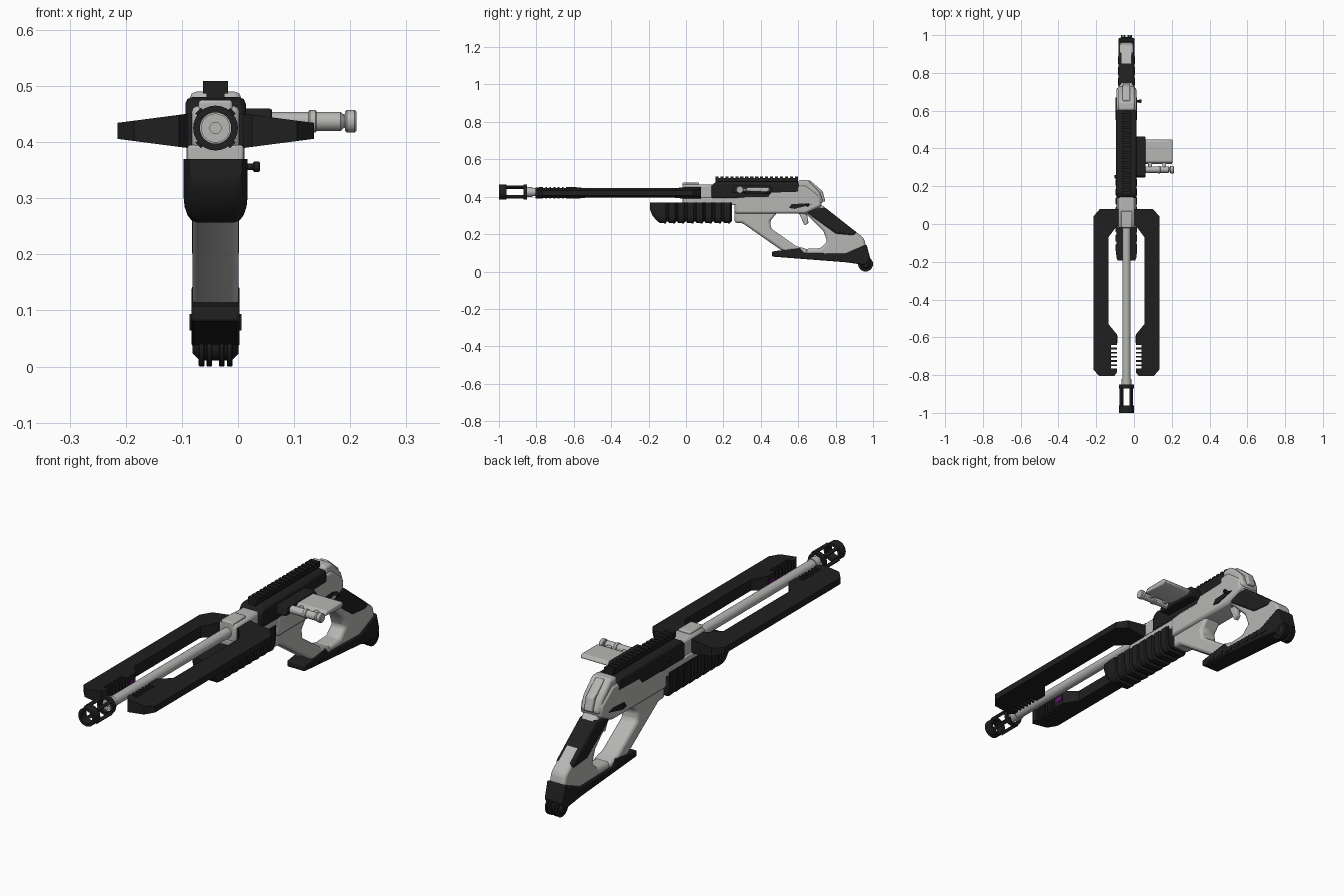
import bpy, bmesh, math
from mathutils import Matrix, Vector

if "Cube" in bpy.data.objects:
    bpy.data.objects.remove(bpy.data.objects["Cube"])

CENTRE, BORE = -.04, .425  # x of the centre plane, height of the bore
SOFT, CRISP = .012, .005  # bevel widths


def material(name, red, green, blue):
    mat = bpy.data.materials.new(name)
    mat.use_nodes = True
    colour = (red, green, blue, 1)
    mat.diffuse_color = colour
    mat.node_tree.nodes["Principled BSDF"].inputs["Base Color"].default_value = colour
    return mat


LIGHT = material("light grey", .47, .47, .46)
DARK = material("near black", .014, .014, .014)
PURPLE = material("purple glow", .13, .005, .16)


def finish(name, bm, mat, bevel=0, smooth=True):
    bmesh.ops.recalc_face_normals(bm, faces=bm.faces)
    mesh = bpy.data.meshes.new(name)
    bm.to_mesh(mesh)
    bm.free()
    mesh.materials.append(mat)
    part = bpy.data.objects.new(name, mesh)
    bpy.context.collection.objects.link(part)
    if bevel:
        mod = part.modifiers.new("bevel", 'BEVEL')
        mod.width, mod.segments, mod.limit_method = bevel, 2, 'ANGLE'
    if smooth:
        bpy.ops.object.select_all(action='DESELECT')
        part.select_set(True)
        bpy.context.view_layer.objects.active = part
        bpy.ops.object.shade_smooth_by_angle(angle=math.radians(35))


def loft(bm, rings, closed=False):
    """Skin equal point rings; cap the ends, or join them when closed."""
    loops = [[bm.verts.new(point) for point in ring] for ring in rings]
    pairs = list(zip(loops, loops[1:]))
    if closed:
        pairs.append((loops[-1], loops[0]))
    else:
        bm.faces.new(loops[0])
        bm.faces.new(loops[-1])
    for near, far in pairs:
        for i in range(len(near)):
            bm.faces.new((near[i - 1], near[i], far[i], far[i - 1]))


def side_prism(name, mat, half, bevel, profile, x=CENTRE):
    """Extrude a (y, z) profile across the width."""
    bm = bmesh.new()
    loft(bm, [[(x + w, y, z) for y, z in profile] for w in (-half, half)])
    finish(name, bm, mat, bevel)


def add_box(bm, size, place, turn=0):
    matrix = (Matrix.Translation(place) @ Matrix.Rotation(turn, 4, 'Y')
              @ Matrix.Diagonal((*size, 1)))
    bmesh.ops.create_cube(bm, size=1, matrix=matrix)


def box(name, mat, size, place, bevel=0):
    bm = bmesh.new()
    add_box(bm, size, place)
    finish(name, bm, mat, bevel)


def lathe(name, mat, profile, axis='Y', origin=(CENTRE, 0, BORE), closed=False):
    """Turn (distance, radius) points about an axis through the origin point."""
    bm = bmesh.new()
    rings = []
    for along, radius in profile:
        ring = []
        for i in range(24):
            angle = math.tau * i / 24
            across, up = radius * math.cos(angle), radius * math.sin(angle)
            offset = (across, along, up) if axis == 'Y' else (along, across, up)
            ring.append(Vector(origin) + Vector(offset))
        rings.append(ring)
    loft(bm, rings, closed)
    finish(name, bm, mat)


def disc(name, mat, origin, half, radius):
    """A cylinder across the model with softened rims."""
    rim = half * .3
    lathe(name, mat, [(-half, radius - rim), (rim - half, radius),
                      (half - rim, radius), (half, radius - rim)], 'X', origin)


# Barrel with a collar and a recessed face
lathe("barrel", LIGHT, [(-.84, .01), (-.85, .01), (-.85, .026), (-.82, .026),
                        (-.82, .022), (.16, .022)])

# Muzzle cage: two hollow rings joined by four diagonal bars
for name, start, end in (("front", -1, -.96), ("rear", -.87, -.85)):
    lathe(name + "_muzzle_ring", DARK, [(start, .028), (start, .04), (end, .04), (end, .028)],
          closed=True)
bm = bmesh.new()
for sx in (-1, 1):
    for sz in (-1, 1):
        add_box(bm, (.014, .1, .014), (CENTRE + sx * .026, -.915, BORE + sz * .026), math.pi / 4)
finish("muzzle_bars", bm, DARK)

# Fork prongs: plates that thin outward, with a comb cut in the inner edge
OUTER, INNER, LIP, NOTCH, PITCH = .175, .095, .05, .083, .022
slots = [-.765 + PITCH * i for i in range(6)]
comb = []
for y in slots:
    comb += [(LIP, y), (NOTCH, y), (NOTCH, y + PITCH * .6), (LIP, y + PITCH * .6)]
outline = [(0, .08), (.14, .08), (OUTER, .04), (OUTER, -.77), (.145, -.805), (.065, -.805),
           (LIP, -.785)] + comb + [(LIP, -.585), (INNER, -.53), (INNER, -.07), (LIP, -.01), (0, -.01)]
for side, sign in (("left", 1), ("right", -1)):
    bm = bmesh.new()
    loft(bm, [[(CENTRE + sign * u, y, .42 + face * (.037 - .13 * u)) for u, y in outline]
              for face in (-1, 1)])
    finish(side + "_prong", bm, DARK, smooth=False)
    bm = bmesh.new()
    for y in slots:
        add_box(bm, (.004, PITCH * .6, .045), (CENTRE + sign * NOTCH, y + PITCH * .3, .42))
    add_box(bm, (.004, .04, .02), (CENTRE + sign * LIP, -.61, .42))
    finish(side + "_prong_glow", bm, PURPLE, smooth=False)

# Barrel sleeve, its top block and the bridge below
box("barrel_sleeve", LIGHT, (.086, .18, .08), (CENTRE, .07, BORE), SOFT)
box("sleeve_top", LIGHT, (.06, .09, .03), (CENTRE, .025, .46), CRISP)
box("lower_bridge", LIGHT, (.1, .32, .04), (CENTRE, .14, .375), CRISP)

# Hand guard: a rounded trough with swelling ribs and a blunt nose
TOP, RIBS, RIB_PITCH = .37, 8, .049
corner = [(1 - .4 * (1 - math.cos(a)), .4 * (1 - math.sin(a)))
          for a in (math.pi / 8 * i for i in range(5))]
section = [(1, 1)] + corner
section += [(-u, v) for u, v in reversed(section)]
stations = [(-.192, .047, .33), (-.18, .052, .3), (-.155, .055, .27)]
for i in range(RIBS):
    start = -.14 + i * RIB_PITCH
    stations += [(start, .057, .26), (start + RIB_PITCH * .65, .057, .257),
                 (start + RIB_PITCH * .75, .052, .267), (start + RIB_PITCH * .9, .052, .267)]
bm = bmesh.new()
loft(bm, [[(CENTRE + u * half, y, low + v * (TOP - low)) for u, v in section]
          for y, half, low in stations])
finish("hand_guard", bm, DARK)

# Upper receiver and its toothed rail
side_prism("upper_receiver", DARK, .054, SOFT, [
    (.135, .39), (.135, .46), (.16, .48), (.6, .48), (.61, .42), (.46, .415), (.44, .39)])
box("rail_neck", DARK, (.032, .44, .03), (CENTRE, .378, .48))
bm = bmesh.new()
add_box(bm, (.044, .44, .012), (CENTRE, .378, .493))
for i in range(17):
    add_box(bm, (.044, .017, .02), (CENTRE, .166 + i * .0265, .499))
finish("rail_teeth", bm, DARK, smooth=False)

# Main body and rounded rear cap
side_prism("main_body", LIGHT, .052, SOFT, [
    (.26, .31), (.26, .4), (.61, .46), (.64, .46), (.72, .4), (.725, .35), (.64, .31)])
side_prism("rear_cap", LIGHT, .046, SOFT, [
    (.6, .4), (.6, .49), (.65, .49), (.715, .425), (.735, .37), (.7, .35)])
side_prism("rear_cap_rib", LIGHT, .02, CRISP, [
    (.64, .48), (.66, .49), (.73, .43), (.745, .375), (.71, .37)])

# Open stock: front strut, rear arm, trigger and grip pad
side_prism("front_strut", LIGHT, .041, SOFT, [
    (.26, .26), (.26, .33), (.5, .33), (.45, .27), (.455, .23),
    (.59, .135), (.65, .12), (.65, .09), (.53, .1), (.3, .26)])
side_prism("rear_arm", LIGHT, .037, SOFT, [
    (.6, .33), (.72, .36), (.95, .18), (.967, .12), (.96, .07), (.6, .08), (.62, .12),
    (.72, .125), (.755, .16), (.735, .215), (.65, .3)])
side_prism("trigger", LIGHT, .012, CRISP, [
    (.6, .32), (.645, .32), (.655, .26), (.635, .245)])
side_prism("grip_pad", DARK, .042, SOFT, [
    (.64, .315), (.66, .335), (.74, .345), (.915, .207), (.895, .19), (.8, .2)])

# Sole plate with toe lip, side ribs and finned heel
side_prism("sole_plate", DARK, .043, CRISP, [
    (.46, .08), (.46, .107), (.61, .127), (.63, .1), (.85, .095), (.965, .145),
    (.985, .07), (.96, .035), (.85, .05)])
bm = bmesh.new()
for i in range(7):
    add_box(bm, (.092, .04, .012), (CENTRE, .52 + i * .058, .088 - i * .003))
finish("sole_ribs", bm, DARK, smooth=False)
disc("heel_core", DARK, (CENTRE, .96, .04), .041, .029)
for name, offset in (("inner", .011), ("outer", .025)):
    for side, sign in (("left", 1), ("right", -1)):
        disc(f"{side}_{name}_heel_fin", DARK, (CENTRE + sign * offset, .96, .04), .005, .04)

# Side levers, knob and pin
for side, sign in (("left", 1), ("right", -1)):
    side_prism(side + "_lever", DARK, .004, 0, [
        (.55, .34), (.565, .36), (.64, .365), (.67, .357), (.58, .335)], CENTRE + sign * .053)
disc("lever_stem", DARK, (.02, .65, .356), .01, .006)
disc("lever_knob", DARK, (.033, .65, .356), .006, .009)
disc("right_pin", DARK, (-.096, .25, .43), .006, .01)

# Side unit: bracket, thin plate and cross tube with rings
side_prism("side_bracket", DARK, .026, CRISP, [
    (.245, .42), (.255, .46), (.45, .46), (.465, .44), (.45, .415)], .035)
side_prism("side_plate", LIGHT, .075, CRISP, [
    (.315, .43), (.33, .45), (.44, .45), (.45, .435), (.43, .425)], .128)
TUBE_Y, TUBE_Z = .288, .437
disc("side_tube", LIGHT, (.12, TUBE_Y, TUBE_Z), .09, .017)
disc("tube_end_ring", LIGHT, (.201, TUBE_Y, TUBE_Z), .01, .02)
disc("tube_middle_ring", LIGHT, (.133, TUBE_Y, TUBE_Z), .007, .02)
for name, x in (("inner", .085), ("outer", .16)):
    box(name + "_tube_strap", LIGHT, (.02, .05, .016), (x, .305, TUBE_Z), CRISP)
